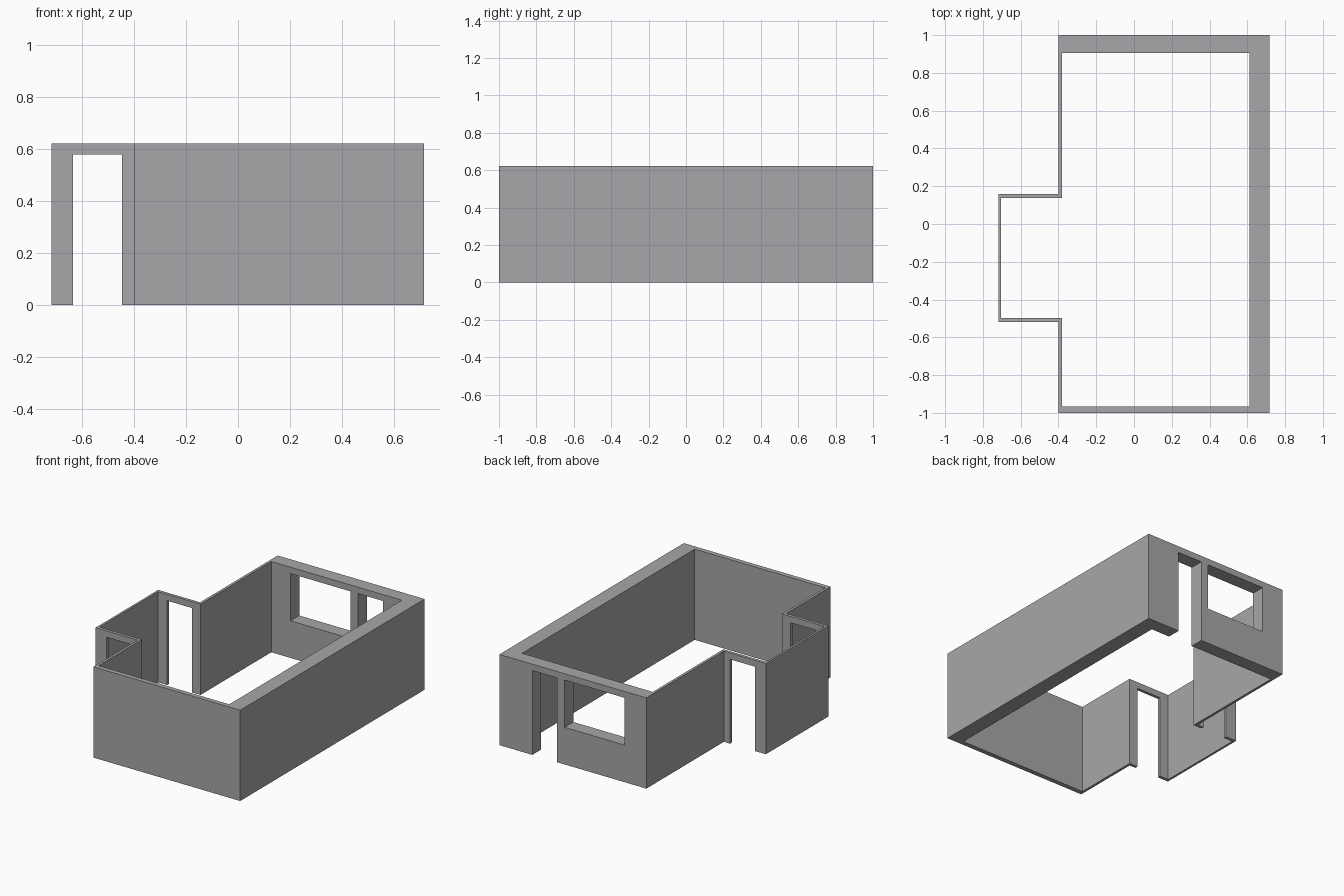
import bpy, bmesh

if "Cube" in bpy.data.objects:
    bpy.data.objects.remove(bpy.data.objects["Cube"])

HEIGHT = 0.623
HEAD = 0.579   # top of every opening

mat = bpy.data.materials.new("plaster grey")
mat.diffuse_color = (0.39, 0.385, 0.40, 1)
mat.use_nodes = True
mat.node_tree.nodes["Principled BSDF"].inputs["Base Color"].default_value = mat.diffuse_color


def make_object(name, bm):
    bmesh.ops.recalc_face_normals(bm, faces=bm.faces)
    mesh = bpy.data.meshes.new(name)
    bm.to_mesh(mesh)
    bm.free()
    obj = bpy.data.objects.new(name, mesh)
    bpy.context.collection.objects.link(obj)
    return obj


def cut_opening(target, name, x0, x1, y0, y1, z0, z1):
    """Cut a box-shaped opening out of the target."""
    bm = bmesh.new()
    bmesh.ops.create_cube(bm, size=1)
    for v in bm.verts:
        v.co = (x1 if v.co.x > 0 else x0,
                y1 if v.co.y > 0 else y0,
                z1 if v.co.z > 0 else z0)
    cutter = make_object(name, bm)
    cutter.hide_render = True
    mod = target.modifiers.new(name, 'BOOLEAN')
    mod.operation = 'DIFFERENCE'
    mod.solver = 'EXACT'
    mod.object = cutter
    bpy.context.view_layer.objects.active = target
    bpy.ops.object.modifier_apply(modifier=name)
    bpy.data.objects.remove(cutter)


# Wall ring: outer and inner outlines with matching corners
outer = [(0.717, -1), (0.717, 1), (-0.399, 1), (-0.399, 0.159),
         (-0.718, 0.159), (-0.718, -0.519), (-0.399, -0.519), (-0.399, -1)]
inner = [(0.611, -0.967), (0.611, 0.905), (-0.381, 0.905), (-0.381, 0.138),
         (-0.703, 0.138), (-0.703, -0.498), (-0.381, -0.498), (-0.381, -0.967)]

bm = bmesh.new()
rings = [[bm.verts.new((x, y, z)) for x, y in outline]
         for outline, z in ((outer, 0), (outer, HEIGHT), (inner, HEIGHT), (inner, 0))]
for a, b in zip(rings, rings[1:] + rings[:1]):
    for i in range(len(a)):
        j = (i + 1) % len(a)
        bm.faces.new((a[i], a[j], b[j], b[i]))
walls = make_object("room_walls", bm)
walls.data.materials.append(mat)

# Doorways through both side walls of the bay, then back door and back window
cut_opening(walls, "bay_doorways", -0.635, -0.446, -0.6, 0.25, -0.1, HEAD)
cut_opening(walls, "back_doorway", 0.278, 0.467, 0.8, 1.1, -0.1, HEAD)
cut_opening(walls, "back_window", -0.234, 0.222, 0.8, 1.1, 0.255, HEAD)
